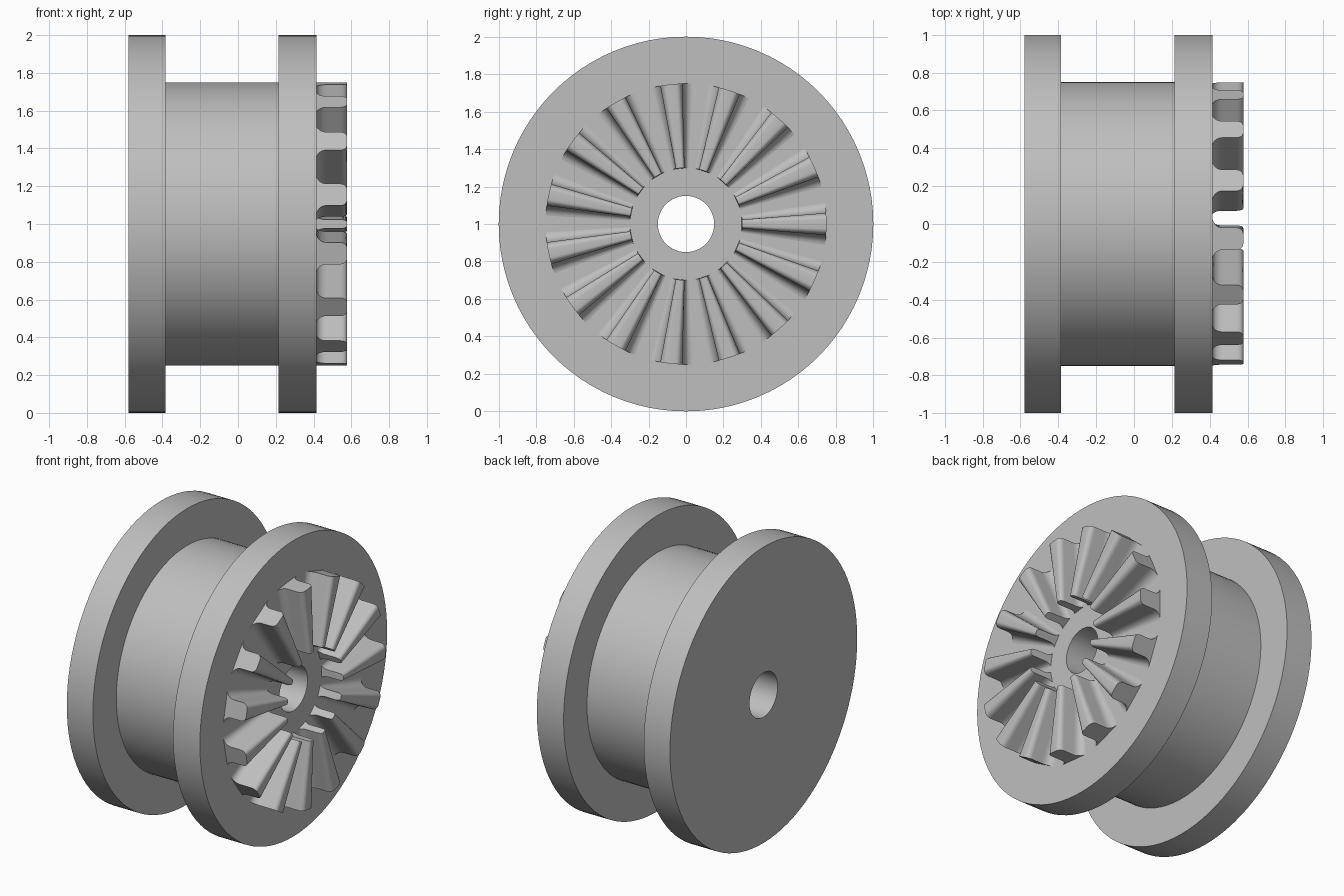
import bpy, bmesh, math
from mathutils import Vector

cube = bpy.data.objects.get("Cube")
if cube:
    bpy.data.objects.remove(cube)

grey = bpy.data.materials.new("plain_grey")
grey.use_nodes = True
colour = (0.52, 0.52, 0.52, 1)
grey.diffuse_color = colour
grey.node_tree.nodes["Principled BSDF"].inputs["Base Color"].default_value = colour

TEETH = 15
R_IN, R_OUT = 0.30, 0.75
X_BASE, X_TIP = 0.415, 0.578


def finish(bm, name):
    bmesh.ops.recalc_face_normals(bm, faces=bm.faces)
    mesh = bpy.data.meshes.new(name)
    bm.to_mesh(mesh)
    bm.free()
    obj = bpy.data.objects.new(name, mesh)
    obj.location.z = 1
    mesh.materials.append(grey)
    bpy.context.collection.objects.link(obj)
    bpy.ops.object.select_all(action='DESELECT')
    obj.select_set(True)
    bpy.context.view_layer.objects.active = obj
    bpy.ops.object.shade_smooth_by_angle(angle=math.radians(30))
    return obj


def polar(x, r, a):
    return Vector((x, r * math.cos(a), r * math.sin(a)))


def arc(cs, cx, r, start, end, n=6):
    """Points (tangent, axial) along a circular arc, angles in degrees."""
    angles = [math.radians(start + (end - start) * i / n) for i in range(n + 1)]
    return [(cs + r * math.cos(a), cx + r * math.sin(a)) for a in angles]


# Spool: two flanges, a drum and the bore, turned around the x axis
bm = bmesh.new()
profile = [(-0.58, 0.15), (-0.58, 1), (-0.385, 1), (-0.385, 0.75),
           (0.215, 0.75), (0.215, 1), (X_BASE, 1), (X_BASE, 0.15)]
ring = [bm.verts.new(polar(x, r, 0)) for x, r in profile]
edges = [bm.edges.new((ring[i], ring[(i + 1) % len(ring)])) for i in range(len(ring))]
bmesh.ops.spin(bm, geom=ring + edges, cent=(0, 0, 0), axis=(1, 0, 0),
               angle=math.tau, steps=96)
bmesh.ops.remove_doubles(bm, verts=bm.verts, dist=0.0001)
finish(bm, "spool")

# Tooth section: root fillet, straight flank, rounded tip, then mirrored
half = arc(0.112, X_BASE + 0.053, 0.053, 270, 180)
half += arc(0.025, X_TIP - 0.034, 0.034, 0, 90)
section = [(half[0][0], X_BASE - 0.01)] + half
section += [(-s, x) for s, x in reversed(section)]

# Ring of radially tapering coupling teeth
bm = bmesh.new()
for k in range(TEETH):
    centre = math.tau * k / TEETH
    inner, outer = [[bm.verts.new(polar(x, r, centre + s / R_OUT)) for s, x in section]
                    for r in (R_IN, R_OUT)]
    n = len(section)
    for i in range(n):
        j = (i + 1) % n
        bm.faces.new((inner[i], inner[j], outer[j], outer[i]))
    bm.faces.new(inner)
    bm.faces.new(outer)
finish(bm, "coupling_teeth")
